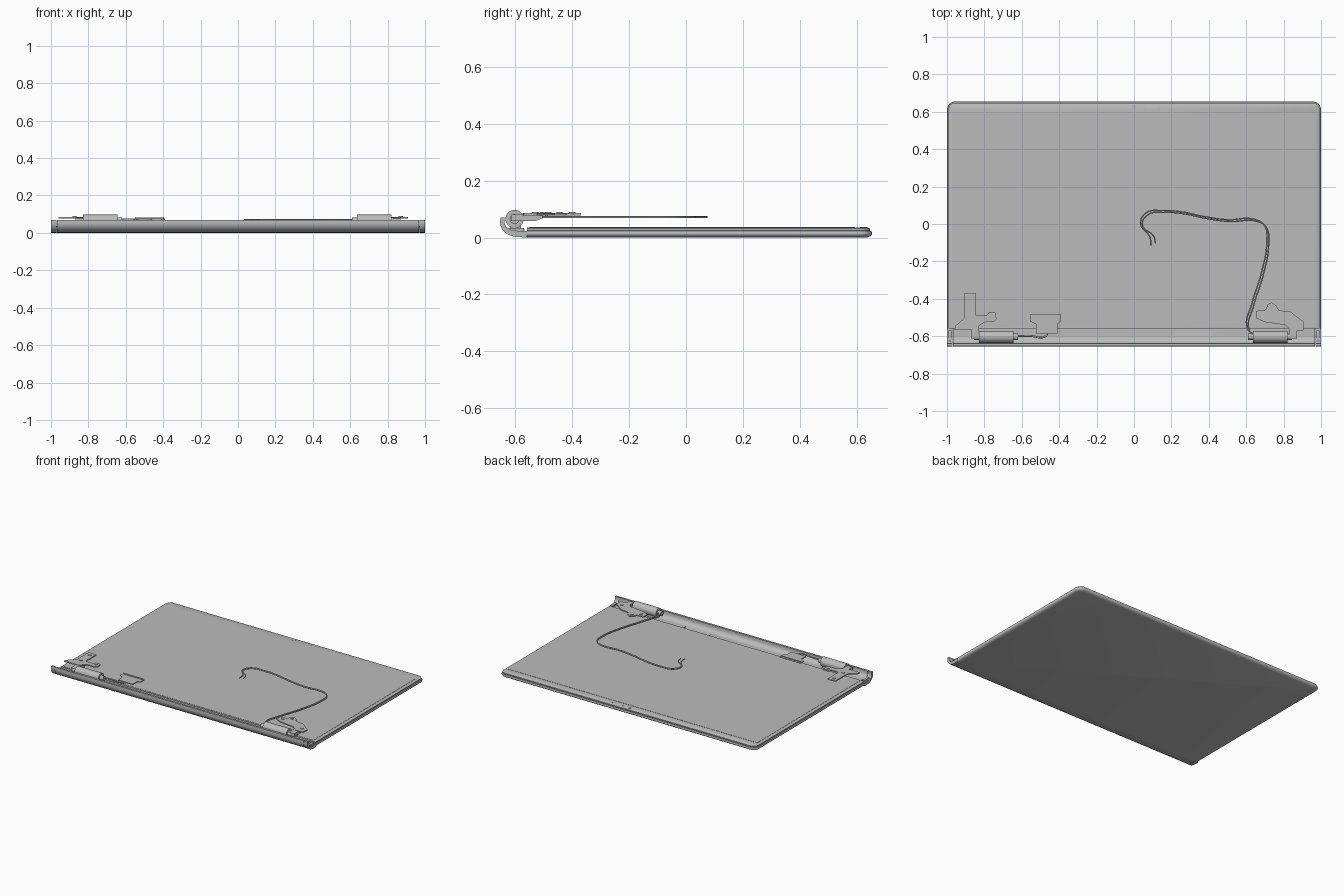
import bpy, bmesh, math
from mathutils import Matrix, Vector

cube = bpy.data.objects.get("Cube")
if cube:
    bpy.data.objects.remove(cube, do_unlink=True)

GREY = (0.5, 0.5, 0.5, 1)
mat = bpy.data.materials.new("plain grey")
mat.use_nodes = True
mat.diffuse_color = GREY
mat.node_tree.nodes["Principled BSDF"].inputs["Base Color"].default_value = GREY
meshes = []


def finish(bm, name):
    bmesh.ops.recalc_face_normals(bm, faces=bm.faces)
    me = bpy.data.meshes.new(name)
    bm.to_mesh(me)
    bm.free()
    me.materials.append(mat)
    ob = bpy.data.objects.new(name, me)
    bpy.context.collection.objects.link(ob)
    meshes.append(ob)
    return ob


def loft(name, rings):
    """Skin a stack of equal-length rings and cap both ends."""
    bm = bmesh.new()
    vs = [[bm.verts.new(p) for p in ring] for ring in rings]
    n = len(vs[0])
    for a, b in zip(vs, vs[1:]):
        for i in range(n):
            j = (i + 1) % n
            bm.faces.new((a[i], a[j], b[j], b[i]))
    bm.faces.new(vs[0])
    bm.faces.new(vs[-1])
    return finish(bm, name)


def plate(name, pts, z0, z1):
    return loft(name, [[(x, y, z) for x, y in pts] for z in (z0, z1)])


def box(name, x0, x1, y0, y1, z0, z1):
    return plate(name, [(x0, y0), (x1, y0), (x1, y1), (x0, y1)], z0, z1)


def extrude_x(name, profile, x0, x1):
    return loft(name, [[(x, y, z) for y, z in profile] for x in (x0, x1)])


def cylinder(name, centre, r, depth, axis="Z"):
    bm = bmesh.new()
    m = Matrix.Translation(Vector(centre))
    if axis == "X":
        m = m @ Matrix.Rotation(math.pi / 2, 4, "Y")
    bmesh.ops.create_cone(bm, cap_ends=True, segments=32, radius1=r, radius2=r,
                          depth=depth, matrix=m)
    return finish(bm, name)


def wire(name, pts, r):
    cu = bpy.data.curves.new(name, "CURVE")
    cu.dimensions = "3D"
    cu.bevel_depth = r
    cu.bevel_resolution = 2
    cu.resolution_u = 8
    cu.use_fill_caps = True
    sp = cu.splines.new("BEZIER")
    sp.bezier_points.add(len(pts) - 1)
    for bp, p in zip(sp.bezier_points, pts):
        bp.co = p
        bp.handle_left_type = bp.handle_right_type = "AUTO"
    cu.materials.append(mat)
    ob = bpy.data.objects.new(name, cu)
    bpy.context.collection.objects.link(ob)


def outline(inset, radius=0.045, y0=-0.56):
    """Lid outline: square at the hinge side, rounded at the far corners."""
    x, y, r = 1 - inset, 0.655 - inset, radius - inset
    pts = [(-x, y0), (x, y0)]
    for cx, start in ((x - r, 0), (r - x, 90)):
        for i in range(9):
            a = math.radians(start + i * 90 / 8)
            pts.append((cx + r * math.cos(a), y - r + r * math.sin(a)))
    return pts


def shell(name, levels):
    return loft(name, [[(x, y, z) for x, y in outline(d)] for d, z in levels])


# Lid: back cover, bezel and screen panel
shell("back_cover", [(0.02, 0), (0.007, 0.004), (0.001, 0.01), (0, 0.015), (0.003, 0.022)])
shell("bezel", [(0.012, 0.02), (0.007, 0.025), (0.007, 0.031), (0.014, 0.035)])
box("screen_panel", -0.972, 0.972, -0.55, 0.595, 0.03, 0.0365)

# Camera and microphone openings
cylinder("camera_ring", (0, 0.625, 0.035), 0.012, 0.003)
cylinder("camera_lens", (0, 0.625, 0.036), 0.007, 0.003)
for i, x in enumerate((0.055, 0.135)):
    cylinder(f"microphone_{i + 1}", (x, 0.625, 0.035), 0.004, 0.003)

# Curled hinge cover along the front, with end caps
curl = [(-0.56, 0), (-0.60, 0.002), (-0.622, 0.008), (-0.638, 0.018), (-0.649, 0.032),
        (-0.655, 0.05), (-0.652, 0.07), (-0.638, 0.07), (-0.639, 0.052), (-0.633, 0.038),
        (-0.62, 0.028), (-0.60, 0.024), (-0.56, 0.022)]
extrude_x("hinge_cover", curl, -0.968, 0.968)
for side, s in (("left", 1), ("right", -1)):
    extrude_x(side + "_end_cap", curl, s * 0.97, s)
    box(side + "_end_block", s * 0.975, s * 0.992, -0.625, -0.57, 0.02, 0.034)

# Trim strip along the trough, with a gap for the cable
for i, (a, b) in enumerate(((-0.965, 0.22), (0.42, 0.965))):
    box(f"trough_strip_{i + 1}", a, b, -0.60, -0.568, 0.02, 0.029)

# Hinge barrels, pins and arms
for side, a, b, s in (("left", 0.635, 0.82, 1), ("right", -0.83, -0.645, -1)):
    mid = (a + b) / 2
    cylinder(side + "_hinge_barrel", (mid, -0.603, 0.065), 0.032, b - a, "X")
    cylinder(side + "_hinge_pin", (mid, -0.603, 0.065), 0.017, b - a + 0.05, "X")
    box(side + "_hinge_foot", a + 0.01, b - 0.01, -0.62, -0.58, 0.02, 0.05)
    extrude_x(side + "_hinge_arm", [(-0.615, 0.058), (-0.53, 0.058), (-0.505, 0.068),
                                    (-0.505, 0.08), (-0.56, 0.084), (-0.615, 0.08)],
              s * 0.83, s * 0.87)

# Hinge mounting brackets
plate("right_bracket", [(-0.96, -0.565), (-0.955, -0.545), (-0.905, -0.5), (-0.905, -0.37),
                        (-0.845, -0.37), (-0.845, -0.49), (-0.79, -0.49), (-0.775, -0.472),
                        (-0.74, -0.472), (-0.735, -0.51), (-0.75, -0.525), (-0.80, -0.525),
                        (-0.83, -0.545), (-0.84, -0.565)], 0.078, 0.086)
plate("left_bracket", [(0.655, -0.465), (0.705, -0.458), (0.715, -0.43), (0.735, -0.42),
                       (0.76, -0.435), (0.775, -0.462), (0.835, -0.468), (0.91, -0.525),
                       (0.905, -0.57), (0.845, -0.575), (0.81, -0.54), (0.70, -0.525),
                       (0.655, -0.505)], 0.078, 0.086)
for i, (x, y) in enumerate(((-0.875, -0.40), (-0.875, -0.50), (-0.76, -0.495),
                            (0.735, -0.445), (0.69, -0.485), (0.87, -0.53))):
    cylinder(f"bracket_screw_{i + 1}", (x, y, 0.086), 0.011, 0.008)

# Antenna connector card and its lead
plate("connector_card", [(-0.525, -0.585), (-0.41, -0.585), (-0.41, -0.535), (-0.39, -0.52),
                         (-0.39, -0.485), (-0.555, -0.485), (-0.555, -0.52), (-0.525, -0.535)],
      0.069, 0.076)
box("connector_rim", -0.55, -0.395, -0.496, -0.486, 0.074, 0.081)
wire("connector_lead", [(-0.66, -0.60, 0.07), (-0.56, -0.598, 0.073), (-0.47, -0.598, 0.073),
                        (-0.465, -0.58, 0.073)], 0.005)

# Pair of loose cable strands
path = [(0.04, 0.0), (0.07, 0.055), (0.16, 0.067), (0.26, 0.06), (0.38, 0.035),
        (0.51, 0.018), (0.64, 0.022), (0.70, -0.01), (0.715, -0.1), (0.685, -0.27),
        (0.635, -0.43), (0.61, -0.56), (0.65, -0.60)]
ends = ([(0.09, -0.115), (0.085, -0.07)], [(0.115, -0.105), (0.105, -0.065)])
for i, end in enumerate(ends):
    d = 0.005 * (2 * i - 1)
    pts = end + [(x + d, y - d) for x, y in path]
    wire(f"cable_strand_{i + 1}", [(x, y, 0.072) for x, y in pts], 0.0035)

# Smooth shading with sharp edges kept
bpy.ops.object.select_all(action="DESELECT")
for ob in meshes:
    ob.select_set(True)
bpy.context.view_layer.objects.active = meshes[0]
bpy.ops.object.shade_smooth_by_angle(angle=math.radians(35))
